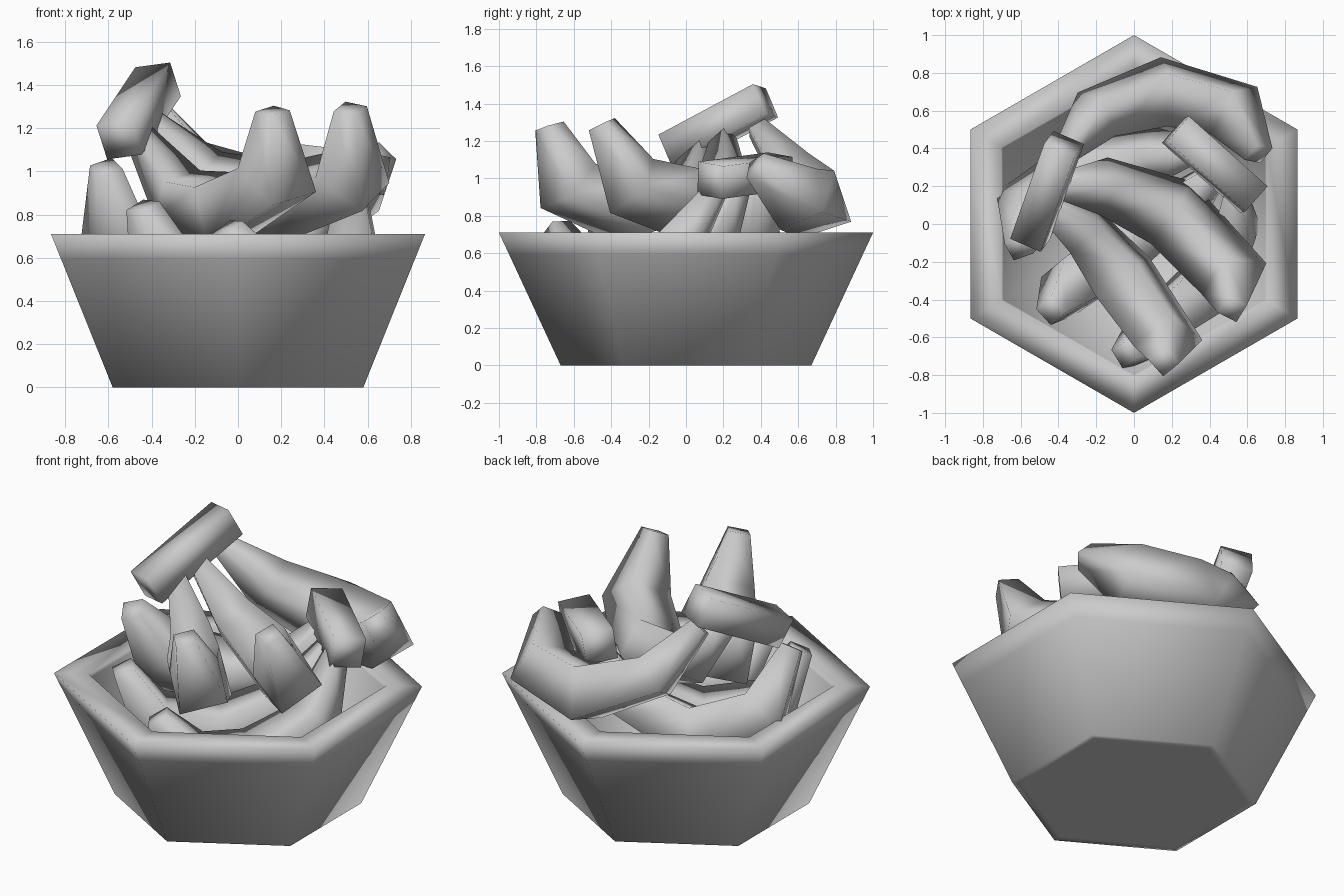
import bpy
from math import cos, sin, pi, radians
from mathutils import Vector

if "Cube" in bpy.data.objects:
    bpy.data.objects.remove(bpy.data.objects["Cube"])


def make(name, verts, faces):
    mesh = bpy.data.meshes.new(name)
    mesh.from_pydata(verts, [], faces)
    ob = bpy.data.objects.new(name, mesh)
    bpy.context.collection.objects.link(ob)
    bpy.ops.object.select_all(action='DESELECT')
    ob.select_set(True)
    bpy.context.view_layer.objects.active = ob
    bpy.ops.object.mode_set(mode='EDIT')
    bpy.ops.mesh.select_all(action='SELECT')
    bpy.ops.mesh.normals_make_consistent(inside=False)
    bpy.ops.object.mode_set(mode='OBJECT')
    bpy.ops.object.shade_smooth()
    return ob


def skin(name, rings):
    # join equal-sided rings into a closed skin with end caps
    n = len(rings[0])
    verts = [v for r in rings for v in r]
    faces = [(k * n + i, k * n + (i + 1) % n, (k + 1) * n + (i + 1) % n, (k + 1) * n + i)
             for k in range(len(rings) - 1) for i in range(n)]
    faces += [tuple(range(n)), tuple(range(len(verts) - n, len(verts)))]
    return make(name, verts, faces)


def tube(name, path, radii, turn, sides=4):
    # tapered four-sided tube along a bent path lying roughly in one plane
    p = [Vector(q) for q in path]
    side = (p[-1] - p[0]).cross(Vector((0, 0, 1)))
    if len(p) > 2:
        side = (p[len(p) // 2] - p[0]).cross(p[-1] - p[0])
    rings = []
    for i, c in enumerate(p):
        a, b = p[max(i - 1, 0)], p[min(i + 1, len(p) - 1)]
        if 0 < i < len(p) - 1:
            t = ((c - a).normalized() + (b - c).normalized()).normalized()
        else:
            t = (b - a).normalized()
        s = (side - t * side.dot(t)).normalized()
        out = t.cross(s)
        angles = [radians(turn) + 2 * pi * k / sides for k in range(sides)]
        rings.append([c + radii[i] * (out * cos(w) + s * sin(w)) for w in angles])
    return skin(name, rings)


# six-sided bowl: underside, outside, rim, inside
bowl_profile = [(0.62, 0), (0.67, 0), (0.944, 0.59), (1.0, 0.71), (0.81, 0.71),
                (0.80, 0.69), (0.49, 0.1)]
skin("bowl", [[Vector((r * cos(pi / 6 + k * pi / 3), r * sin(pi / 6 + k * pi / 3), z))
               for k in range(6)] for r, z in bowl_profile])

# stems that join each bunch
tube("upper_bunch_stem", [(-0.55, -0.08, 1.145), (-0.37, 0.425, 1.415)], [0.125] * 2, -37)
tube("lower_bunch_stem", [(0.22, 0.5, 1.04), (0.635, 0.13, 0.99)], [0.125] * 2, -37)

# bananas, from stem to tip, with the roll of their cross-section
bananas = {
    "upper_banana_back": (-16, [(-0.36, 0.38, 1.27), (-0.2, 0.58, 1.01), (0.16, 0.7, 0.86),
                                (0.53, 0.6, 0.89), (0.66, 0.37, 1.07)]),
    "upper_banana_middle": (45, [(-0.4, 0.2, 1.22), (-0.16, 0.2, 0.96), (0.2, 0.06, 0.85),
                                 (0.53, -0.29, 0.96), (0.52, -0.45, 1.29)]),
    "upper_banana_front": (45, [(-0.46, 0.08, 1.17), (-0.28, -0.02, 0.89), (-0.06, -0.28, 0.82),
                                (0.18, -0.63, 0.96), (0.16, -0.73, 1.28)]),
    "lower_banana_back": (45, [(0.32, 0.38, 0.98), (0.12, 0.36, 0.7), (-0.24, 0.29, 0.56),
                               (-0.57, 0.07, 0.7), (-0.61, -0.13, 1.02)]),
    "lower_banana_middle": (45, [(0.44, 0.28, 0.96), (0.28, 0.12, 0.63), (-0.02, -0.1, 0.43),
                                 (-0.34, -0.33, 0.51), (-0.44, -0.46, 0.84)]),
    "lower_banana_front": (-16, [(0.53, 0.17, 0.95), (0.54, -0.04, 0.63), (0.36, -0.36, 0.44),
                                 (0.1, -0.59, 0.47), (-0.05, -0.69, 0.74)]),
}
for name, (turn, path) in bananas.items():
    tube(name, path, [0.07, 0.155, 0.205, 0.19, 0.08], turn)
